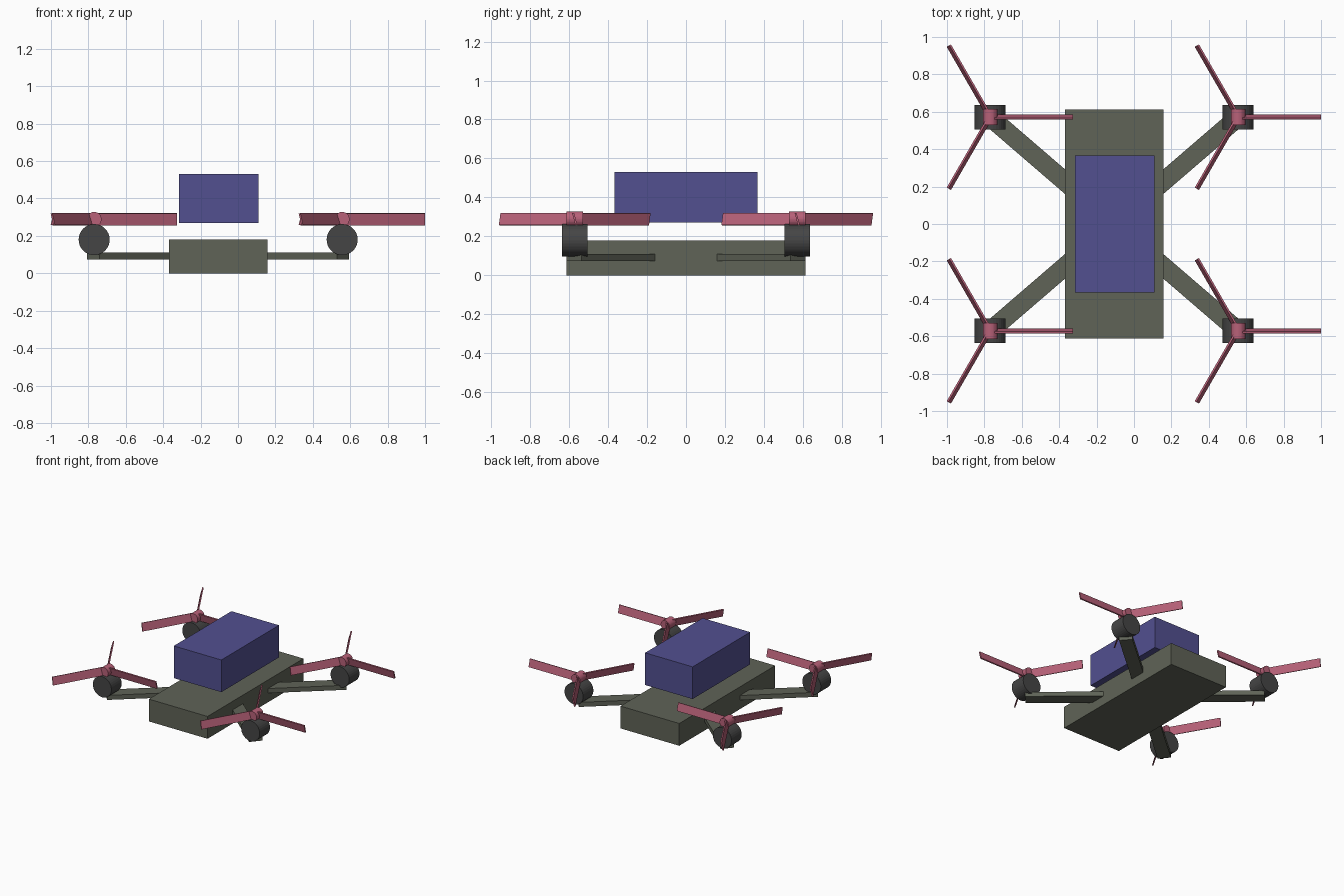
import bpy
from math import radians, atan2, hypot, cos, sin
from mathutils import Matrix, Vector

if "Cube" in bpy.data.objects:
    bpy.data.objects.remove(bpy.data.objects["Cube"])

CX = -0.106            # centre of the airframe
OX, OY = 0.663, 0.571  # motor offsets from that centre


def material(name, rgb):
    m = bpy.data.materials.new(name)
    m.diffuse_color = (*rgb, 1)
    m.use_nodes = True
    m.node_tree.nodes["Principled BSDF"].inputs["Base Color"].default_value = m.diffuse_color
    return m


OLIVE = material("olive", (0.115, 0.125, 0.095))
BLUE = material("blue", (0.085, 0.08, 0.28))
DARK = material("dark", (0.06, 0.06, 0.06))
PINK = material("pink", (0.48, 0.12, 0.19))


def box(name, size, mat, matrix):
    bpy.ops.mesh.primitive_cube_add(size=1)
    o = bpy.context.object
    o.name = name
    o.data.transform(matrix @ Matrix.Diagonal((*size, 1)))
    o.data.materials.append(mat)
    return o


def cylinder(name, radius, depth, loc, mat):
    # barrel lying along y
    bpy.ops.mesh.primitive_cylinder_add(vertices=32, radius=radius, depth=depth,
                                        location=loc, rotation=(radians(90), 0, 0))
    o = bpy.context.object
    o.name = name
    o.data.materials.append(mat)
    return o


# Main body and the raised battery pack
box("body", (0.525, 1.225, 0.18), OLIVE, Matrix.Translation((CX, 0, 0.09)))
box("battery_pack", (0.425, 0.735, 0.26), BLUE, Matrix.Translation((-0.104, 0, 0.4)))

for sx, side in ((-1, "left"), (1, "right")):
    for sy, end in ((-1, "front"), (1, "back")):
        tag = f"{end}_{side}"
        x, y = CX + sx * OX, sy * OY

        # Diagonal arm from inside the body out to the motor
        angle = atan2(sy * OY, sx * OX)
        reach, start = hypot(OX, OY) + 0.006, 0.2
        mid = (reach + start) / 2
        box(f"{tag}_arm", (reach - start, 0.1, 0.037), OLIVE,
            Matrix.Translation((CX, 0, 0.092)) @ Matrix.Rotation(angle, 4, 'Z')
            @ Matrix.Translation((mid, 0, 0)))

        # Motor and propeller hub
        cylinder(f"{tag}_motor", 0.083, 0.131, (x, y, 0.18), DARK)
        cylinder(f"{tag}_hub", 0.039, 0.086, (x, y, 0.289), PINK)

        # Three pitched blades
        for i in range(3):
            box(f"{tag}_blade_{i + 1}", (0.442, 0.010, 0.064), PINK,
                Matrix.Translation((x, y, 0.289))
                @ Matrix.Rotation(radians(120 * i), 4, 'Z')
                @ Matrix.Rotation(radians(15), 4, 'X')
                @ Matrix.Translation((0.221, 0, 0)))
